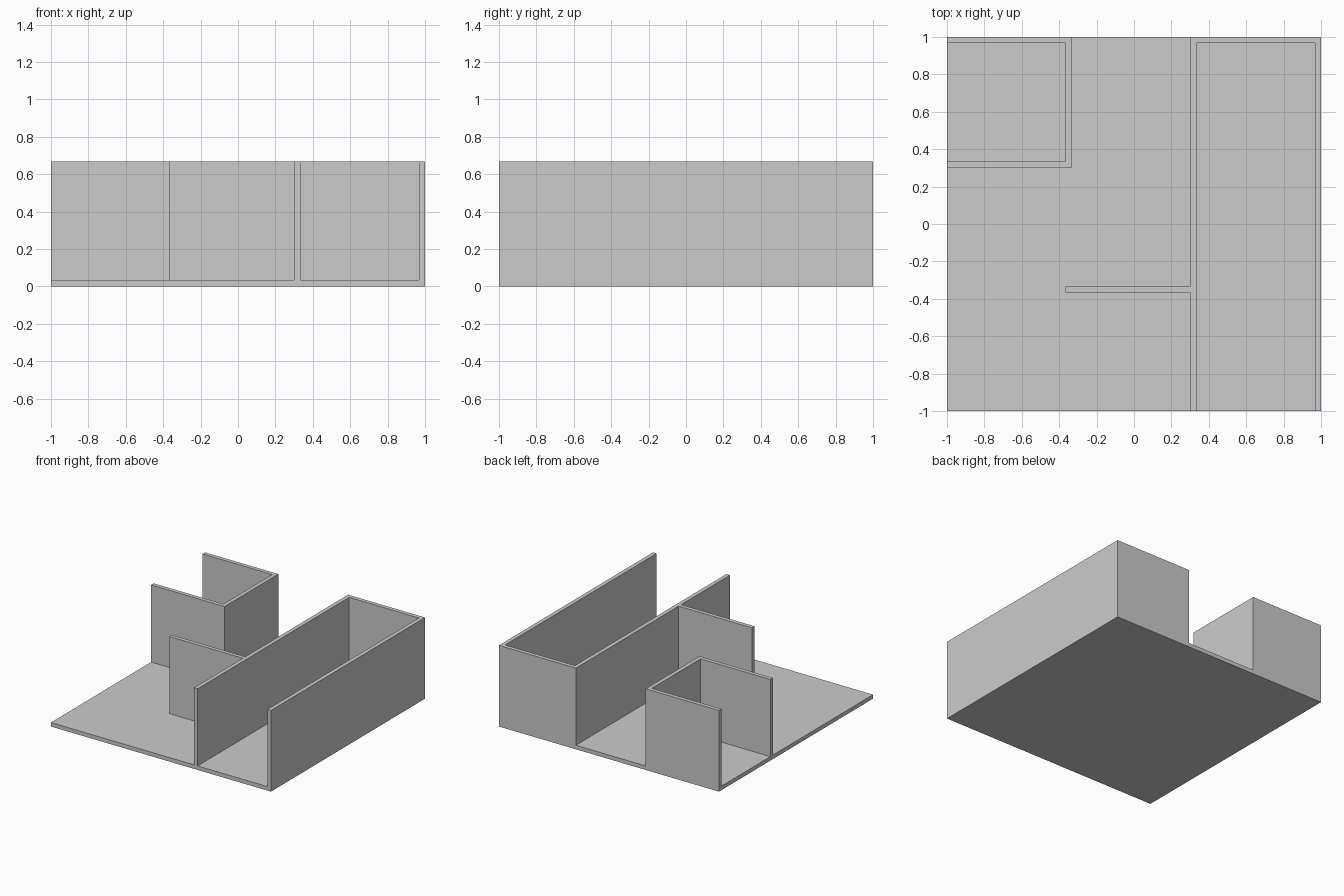
import bpy
import bmesh

# Remove the default cube only
cube = bpy.data.objects.get("Cube")
if cube:
    bpy.data.objects.remove(cube, do_unlink=True)

T = 0.033        # wall and floor thickness
TOP = 0.667      # wall height
THIRD = 1 / 3    # the plan sits on a grid of thirds

# Single flat grey
GREY = (0.6, 0.6, 0.6, 1)
grey = bpy.data.materials.new("plain grey")
grey.use_nodes = True
grey.diffuse_color = GREY
grey.node_tree.nodes["Principled BSDF"].inputs["Base Color"].default_value = GREY


def extrude_plan(name, outline, z0, z1):
    """Raise a closed plan outline into a solid from z0 to z1."""
    bm = bmesh.new()
    base = bm.faces.new([bm.verts.new((x, y, z0)) for x, y in outline])
    raised = bmesh.ops.extrude_face_region(bm, geom=[base], use_keep_orig=True)
    verts = [g for g in raised["geom"] if isinstance(g, bmesh.types.BMVert)]
    bmesh.ops.translate(bm, verts=verts, vec=(0, 0, z1 - z0))
    bmesh.ops.recalc_face_normals(bm, faces=bm.faces)
    mesh = bpy.data.meshes.new(name)
    bm.to_mesh(mesh)
    bm.free()
    mesh.materials.append(grey)
    obj = bpy.data.objects.new(name, mesh)
    bpy.context.collection.objects.link(obj)
    return obj


# Floor slab
extrude_plan("floor", [(-1, -1), (1, -1), (1, 1), (-1, 1)], 0, T)

# Long corridor: three walls, open to the front
a, b = THIRD - T, THIRD
extrude_plan("corridor_walls",
             [(a, -1), (b, -1), (b, 1 - T), (1 - T, 1 - T),
              (1 - T, -1), (1, -1), (1, 1), (a, 1)], T, TOP)

# Small back room: three walls, open to the right side
extrude_plan("small_room_walls",
             [(-1, a), (-b, a), (-b, 1), (-1, 1),
              (-1, 1 - T), (-b - T, 1 - T), (-b - T, b), (-1, b)], T, TOP)

# Short partition branching off the corridor
extrude_plan("partition_wall",
             [(-b - T, -b - T), (a, -b - T), (a, -b), (-b - T, -b)], T, TOP)
